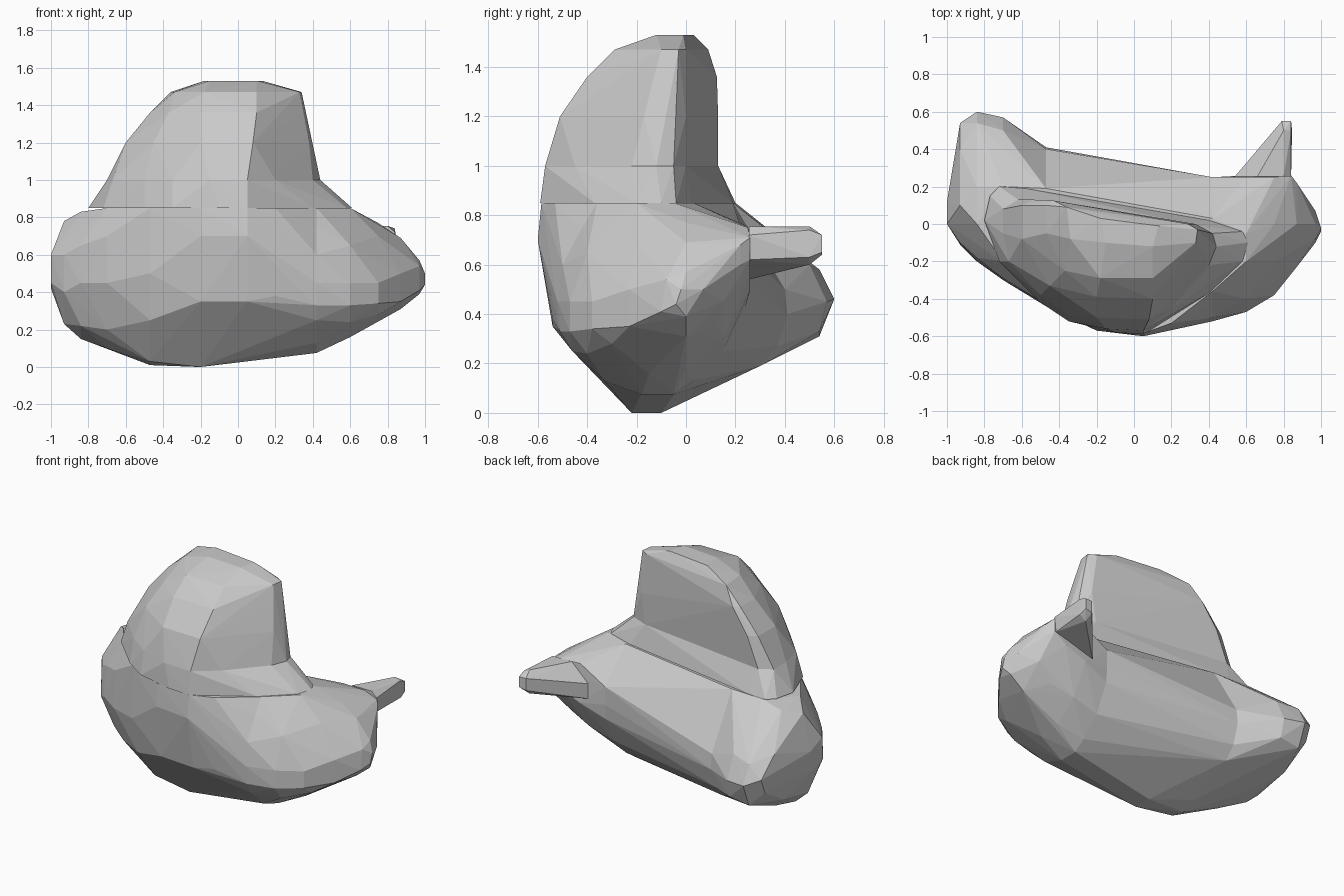
import bpy, bmesh


def hull(name, axis, sections):
    """Convex faceted solid skinned over flat cross-sections placed along an axis."""
    bm = bmesh.new()
    for pos, pts in sections:
        for a, b in pts:
            co = [a, b]
            co.insert(axis, pos)
            bm.verts.new(co)
    bmesh.ops.remove_doubles(bm, verts=bm.verts[:], dist=0.001)
    bmesh.ops.convex_hull(bm, input=bm.verts[:])
    bmesh.ops.delete(bm, geom=[v for v in bm.verts if not v.link_faces], context='VERTS')
    bmesh.ops.recalc_face_normals(bm, faces=bm.faces[:])
    me = bpy.data.meshes.new(name)
    bm.to_mesh(me)
    bm.free()
    ob = bpy.data.objects.new(name, me)
    bpy.context.collection.objects.link(ob)
    return ob


# Shared joints (y, z) between the body segments
left_joint = [(-.43, .85), (-.44, .5), (-.38, .25), (-.2, .03), (-.1, .01), (0, .05),
              (.3, .19), (.37, .27), (.41, .4), (.4, .5), (.19, .85)]
right_joint = [(-.36, .85), (-.42, .75), (-.5, .6), (-.52, .45), (-.51, .33), (-.46, .25),
               (-.33, .13), (-.18, .075), (-.05, .075), (.03, .13), (.15, .25),
               (.24, .43), (.25, .53), (.25, .65), (.03, .85)]

# Middle of the body
hull("body_middle", 0, [
    (-.47, left_joint),
    (-.2, [(-.56, .85), (-.57, .7), (-.52, .35), (-.22, 0), (-.1, 0)]),
    (.05, [(-.585, .85), (-.6, .7), (-.54, .35)]),
    (.2, [(-.53, .85), (-.56, .65), (-.54, .38)]),
    (.42, right_joint)])

# Left rounded end, sweeping backwards
hull("body_left_end", 0, [
    (-.47, left_joint),
    (-.7, [(-.2, .85), (-.29, .7), (-.3, .45), (-.2, .2), (-.05, .1), (.1, .12),
           (.4, .25), (.54, .33), (.57, .45), (.5, .6), (.2, .85)]),
    (-.84, [(-.18, .65), (-.2, .45), (-.1, .22), (.05, .15), (.25, .2), (.54, .31),
            (.6, .46), (.54, .58), (.2, .81), (0, .83)]),
    (-.93, [(-.1, .6), (-.11, .4), (.05, .23), (.3, .28), (.5, .4), (.54, .5),
            (.4, .62), (.1, .78)]),
    (-1, [(0, .6), (0, .45), (.1, .42), (.12, .55)])])

# Right rounded end
hull("body_right_end", 0, [
    (.42, right_joint),
    (.6, [(-.2, .85), (-.05, .85), (.25, .755), (.26, .5), (.15, .3), (0, .18),
          (-.15, .16), (-.4, .24), (-.47, .33), (-.47, .45), (-.4, .65)]),
    (.75, [(-.38, .34), (-.38, .45), (-.3, .28), (-.05, .25), (.12, .35), (.26, .56),
           (.25, .75), (0, .77), (-.2, .7)]),
    (.84, [(.26, .62), (.26, .71)]),
    (.87, [(-.23, .35), (-.23, .5), (0, .31), (.15, .45), (.22, .6), (.22, .68), (0, .69)]),
    (.97, [(-.1, .41), (0, .39), (.07, .5), (0, .57), (-.08, .54)]),
    (1, [(-.04, .44), (-.02, .5)])])

# Small spike behind the right end
hull("rear_spike", 1, [
    (.255, [(.54, .54), (.54, .64), (.66, .755), (.8, .755), (.84, .72), (.83, .62)]),
    (.5, [(.75, .65), (.76, .72), (.8, .755), (.84, .74), (.845, .63), (.8, .6)]),
    (.55, [(.79, .64), (.79, .72), (.84, .72), (.84, .65)])])

# Collar between body and crown; outlines are (x, y)
crown_base = [(-.7, -.05), (-.7, .08), (-.62, .13), (.3, 0), (.42, -.05), (.44, -.12), (.4, -.22),
              (.2, -.45), (.05, -.57), (-.15, -.56), (-.35, -.49), (-.5, -.38), (-.67, -.2)]
hull("collar", 2, [
    (.85, [(-.8, .02), (-.77, .15), (-.72, .2), (-.58, .19), (.4, .02), (.58, -.04), (.61, -.1),
           (.58, -.2), (.4, -.37), (.05, -.59), (-.1, -.58), (-.35, -.52), (-.5, -.42), (-.72, -.2)]),
    (1, crown_base)])

# Tall crown with a flat back
hull("crown", 2, [
    (1, crown_base),
    (1.2, [(-.6, -.08), (-.6, .1), (-.54, .13), (.33, 0), (.39, -.07), (.38, -.17),
           (.08, -.51), (-.2, -.5), (-.45, -.33)]),
    (1.36, [(-.47, -.05), (-.47, .1), (-.43, .125), (.3, 0), (.36, -.05), (.35, -.13),
            (.1, -.4), (-.2, -.39), (-.37, -.25)]),
    (1.47, [(-.36, .09), (-.34, -.08), (.29, 0), (.34, -.03), (.33, -.1), (.1, -.29), (-.18, -.29)]),
    (1.53, [(-.18, .03), (.13, -.01), (.1, -.12), (-.15, -.1)])])
